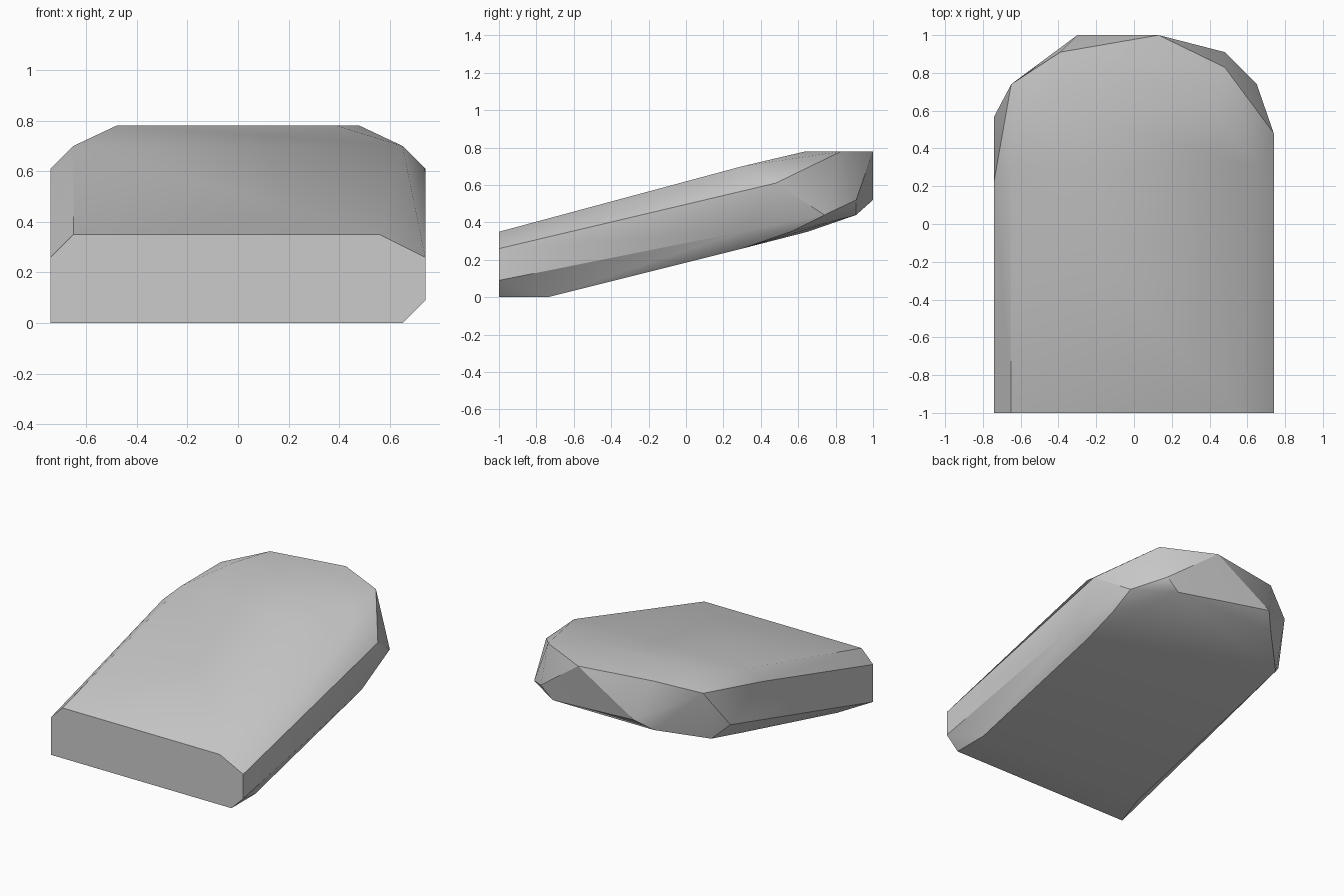
import bpy
import bmesh
from math import radians

default_cube = bpy.data.objects.get("Cube")
if default_cube:
    bpy.data.objects.remove(default_cube, do_unlink=True)


def make_material(name, colour):
    """Plain single-colour material for viewport and render."""
    material = bpy.data.materials.new(name)
    material.use_nodes = True
    material.diffuse_color = colour
    shader = next(node for node in material.node_tree.nodes
                  if node.type == "BSDF_PRINCIPLED")
    shader.inputs["Base Color"].default_value = colour
    return material


def wrap_outlines(name, outlines, material):
    """Stretch one faceted skin tightly around a set of corner outlines."""
    bm = bmesh.new()
    for outline in outlines:
        for corner in outline:
            bm.verts.new(corner)
    bmesh.ops.convex_hull(bm, input=bm.verts[:])
    loose = [vert for vert in bm.verts if not vert.link_faces]
    bmesh.ops.delete(bm, geom=loose, context="VERTS")
    # Merge nearly flat triangles into broad planes
    bmesh.ops.dissolve_limit(bm, angle_limit=radians(1.5),
                             verts=bm.verts[:], edges=bm.edges[:])
    bmesh.ops.recalc_face_normals(bm, faces=bm.faces[:])
    mesh = bpy.data.meshes.new(name)
    bm.to_mesh(mesh)
    bm.free()
    mesh.materials.append(material)
    obj = bpy.data.objects.new(name, mesh)
    bpy.context.collection.objects.link(obj)
    return obj


# Flat front end, with three clipped corners
front_profile = [(x, -1, z) for x, z in (
    (-.74, 0), (.65, 0), (.74, .09), (.74, .26),
    (.56, .35), (-.65, .35), (-.74, .26))]

# Sloping underside, rising to the rounded back
underside = [
    (-.65, -.74, 0), (.65, -.74, 0),
    (-.65, .3, .26), (.65, .3, .26),
    (-.65, .65, .35), (.65, .56, .35),
    (-.39, .91, .44), (.39, .91, .44)]

# Widest line around the sides and back
waist = [
    (.74, .3, .35), (.74, .48, .61), (.65, .74, .44), (.48, .91, .52),
    (-.3, 1, .52), (-.74, .57, .44), (-.74, .23, .61)]

# Sloping top, levelling out near the back
top = [
    (-.65, .3, .7), (.65, .3, .7), (-.65, .74, .7),
    (-.48, .64, .78), (.39, .64, .78),
    (-.39, .91, .78), (.13, 1, .78), (.48, .83, .78)]

grey = make_material("plain_grey", (.6, .6, .6, 1))
slab = wrap_outlines("sloped_slab", (front_profile, underside, waist, top), grey)

# Soft shading over shallow bends, crisp main edges
bpy.ops.object.select_all(action="DESELECT")
slab.select_set(True)
bpy.context.view_layer.objects.active = slab
bpy.ops.object.shade_smooth_by_angle(angle=radians(30))
